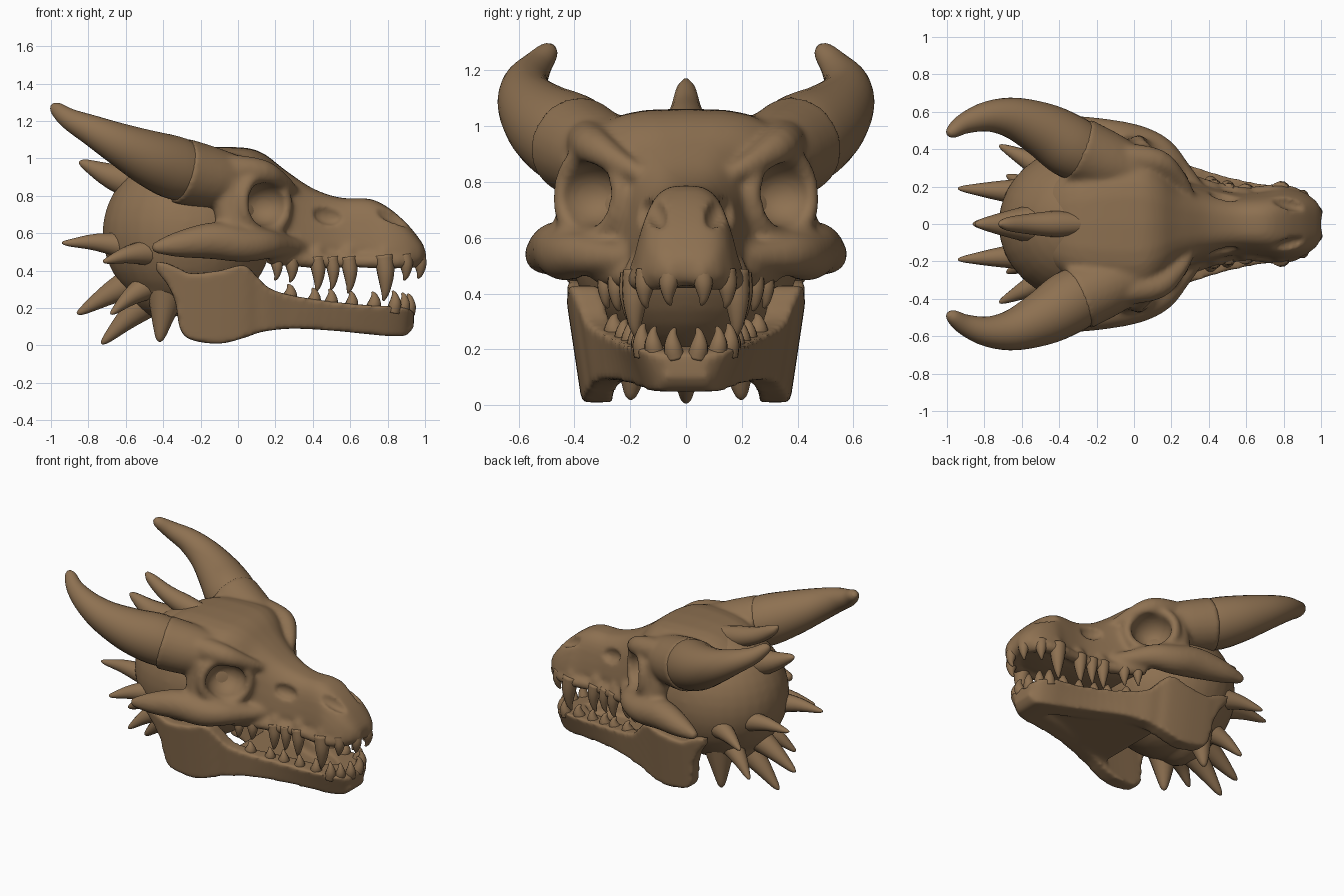
import bpy, bmesh, math
from mathutils import Vector, Matrix

cube = bpy.data.objects.get("Cube")
if cube:
    bpy.data.objects.remove(cube)

bone = bpy.data.materials.new("brown bone")
bone.use_nodes = True
COLOR = (0.27, 0.165, 0.083, 1)
bone.diffuse_color = COLOR
for node in bone.node_tree.nodes:
    if node.type == 'BSDF_PRINCIPLED':
        node.inputs["Base Color"].default_value = COLOR


def smooth_rows(rows, steps=4):
    """Catmull-Rom interpolation through rows of numbers."""
    out = []
    for i in range(len(rows) - 1):
        a, b = rows[max(i - 1, 0)], rows[i]
        c, d = rows[i + 1], rows[min(i + 2, len(rows) - 1)]
        for k in range(steps):
            t = k / steps
            out.append([q + t / 2 * (r - p + t * (2 * p - 5 * q + 4 * r - s + t * (3 * (q - r) + s - p)))
                        for p, q, r, s in zip(a, b, c, d)])
    return out + [list(rows[-1])]


def bridge(bm, rings):
    """Skin closed rings of points and cap both ends."""
    loops = [[bm.verts.new(p) for p in ring] for ring in rings]
    for a, b in zip(loops, loops[1:]):
        for i in range(len(a)):
            j = (i + 1) % len(a)
            bm.faces.new((a[i], a[j], b[j], b[i]))
    bm.faces.new(loops[0][::-1])
    bm.faces.new(loops[-1])


def sweep(bm, rows, sides=16):
    """Round tapering tube through rows of x, y, z, radius."""
    rows = smooth_rows(rows)
    pts = [Vector(r[:3]) for r in rows]
    rings, quat, last = [], None, None
    for i, p in enumerate(pts):
        tan = (pts[min(i + 1, len(pts) - 1)] - pts[max(i - 1, 0)]).normalized()
        quat = last.rotation_difference(tan) @ quat if last else tan.to_track_quat('Z', 'Y')
        last = tan
        rad = max(rows[i][3], 0.003)
        angles = [2 * math.pi * k / sides for k in range(sides)]
        rings.append([p + quat @ Vector((rad * math.cos(a), rad * math.sin(a), 0)) for a in angles])
    bridge(bm, rings)


def blob(bm, center, size, axis=(0, 0, 1)):
    """Ellipsoid whose local z points along axis."""
    turn = Vector(axis).to_track_quat('Z', 'Y').to_matrix().to_4x4()
    mat = Matrix.Translation(center) @ turn @ Matrix.Diagonal((*size, 1))
    bmesh.ops.create_uvsphere(bm, u_segments=32, v_segments=20, radius=1, matrix=mat)


def finish(name, bm, mirror=True):
    bmesh.ops.recalc_face_normals(bm, faces=bm.faces[:])
    for f in bm.faces:
        f.smooth = True
    mesh = bpy.data.meshes.new(name)
    bm.to_mesh(mesh)
    bm.free()
    mesh.materials.append(bone)
    ob = bpy.data.objects.new(name, mesh)
    bpy.context.scene.collection.objects.link(ob)
    if mirror:
        mod = ob.modifiers.new("Mirror", 'MIRROR')
        mod.use_axis = (False, True, False)
        mod.use_mirror_merge = False
    return ob


def remesh(ob, size):
    mod = ob.modifiers.new("Remesh", 'REMESH')
    mod.mode = 'VOXEL'
    mod.voxel_size = size
    mod.use_smooth_shade = True


def soften(ob, repeat):
    mod = ob.modifiers.new("Smooth", 'SMOOTH')
    mod.factor = 0.5
    mod.iterations = repeat


# Upper skull: rows of x, half width, top, bottom, narrowing towards the top
bm = bmesh.new()
rings = []
for x, w, top, low, narrow in smooth_rows([
        (-.5, .2, .95, .65, 0), (-.3, .32, 1.05, .5, 0), (0, .37, 1.06, .5, 0), (.13, .33, 1.03, .49, .05),
        (.25, .235, .94, .46, .15), (.4, .185, .84, .44, .22), (.55, .155, .79, .43, .22),
        (.7, .16, .785, .42, .22), (.8, .175, .74, .42, .25), (.9, .16, .655, .43, .2),
        (.97, .125, .57, .43, .1), (1, .08, .52, .46, 0)]):
    ring = []
    for k in range(28):
        a = 2 * math.pi * k / 28
        c, s = [math.copysign(abs(v) ** .62, v) for v in (math.cos(a), math.sin(a))]
        ring.append((x, w * c * (1 - narrow * s), (top + low) / 2 + s * (top - low) / 2))
    rings.append(ring)
bridge(bm, rings)

# Cheekbone, bar behind the eye, brow, horn boss and lip ridge
sweep(bm, [(.34, .17, .52, .05), (.25, .28, .53, .06), (.15, .38, .54, .08), (.03, .43, .54, .095),
           (-.13, .46, .56, .1), (-.32, .51, .54, .07), (-.46, .54, .52, .025)])
sweep(bm, [(-.0, .4, .55, .09), (-.04, .38, .7, .085), (-.03, .36, .87, .09)])
sweep(bm, [(.3, .15, .82, .03), (.24, .24, .87, .045), (.13, .33, .925, .07), (-.05, .35, .94, .085)])
sweep(bm, [(.08, .25, .9, .1), (-.1, .31, .89, .16), (-.31, .4, .935, .178)], 24)
sweep(bm, [(.16, .31, .47, .04), (.3, .23, .46, .04), (.45, .185, .45, .04), (.6, .165, .45, .035),
           (.78, .175, .45, .04), (.89, .14, .45, .04), (.95, .05, .46, .045)])

# Raised rim around the eye socket
EYE, LOOK = Vector((.14, .34, .755)), Vector((.66, .75, .06))
turn = LOOK.to_track_quat('Z', 'Y')
rim = []
for k in range(25):
    a = 2 * math.pi * k / 24
    rim.append((*(EYE + turn @ Vector((.155 * math.cos(a), .155 * math.sin(a), 0))), .036))
sweep(bm, rim, 10)

# Root bumps around the large front teeth
for x, y in ((.78, .17), (.89, .14), (.965, .055), (.59, .16), (.42, .185)):
    blob(bm, (x, y, .475), (.045, .035, .06))
skull = finish("upper_skull", bm)

# Cutters for eye sockets, snout openings and nostrils
bm = bmesh.new()
blob(bm, EYE + LOOK * .02, (.13, .115, .15), LOOK)
blob(bm, (.48, .15, .695), (.035, .05, .08), (1, -.2, -.2))
blob(bm, (.83, .11, .695), (.035, .045, .11), (1, -.3, -.5))
holes = finish("skull_opening_cutter", bm)
holes.hide_render = True
holes.display_type = 'WIRE'

remesh(skull, .016)
cut = skull.modifiers.new("Openings", 'BOOLEAN')
cut.operation = 'DIFFERENCE'
cut.solver = 'EXACT'
cut.object = holes
remesh(skull, .013)
soften(skull, 5)

# Rounded braincase with the neck lobe below
bm = bmesh.new()
blob(bm, (-.27, 0, .6), (.455, .42, .44))
blob(bm, (-.4, 0, .38), (.2, .27, .24))
case = finish("braincase", bm, False)
remesh(case, .018)
soften(case, 8)

# Lower jaw: rows of x, inner y, outer y, bottom, top
bm = bmesh.new()
rings = []
for x, yi, yo, low, top in smooth_rows([
        (-.44, .38, .42, .4, .45), (-.38, .36, .43, .33, .44), (-.335, .34, .43, .23, .42),
        (-.31, .34, .43, .09, .41), (-.25, .33, .43, .03, .385), (-.1, .32, .43, .01, .4),
        (.03, .31, .42, .04, .43), (.1, .29, .39, .065, .37), (.17, .27, .365, .08, .305),
        (.3, .21, .315, .09, .265), (.5, .13, .255, .08, .235), (.7, .07, .215, .06, .215),
        (.82, -.02, .195, .05, .21), (.9, -.02, .16, .055, .2), (.94, -.02, .1, .1, .18)]):
    lean = .06 * (top - low) / .4 + max(0, x - .3) * .08
    rings.append([(x, yi - lean, low), (x, yo - lean, low), (x, yo, top), (x, yi, top)])
bridge(bm, rings)
# Mouth floor between the jaw sides
bridge(bm, [[(x, -w, .09), (x, w, .09), (x, w, .15), (x, -w, .15)]
            for x, w in ((.02, .32), (.3, .24), (.8, .1))])
jaw = finish("lower_jaw", bm)
remesh(jaw, .014)
soften(jaw, 6)

# Great horns
bm = bmesh.new()
sweep(bm, [(-.2, .34, .9, .15), (-.34, .415, .95, .168), (-.48, .5, 1.005, .148), (-.64, .565, 1.08, .112),
           (-.78, .575, 1.15, .082), (-.9, .54, 1.21, .057), (-.97, .495, 1.265, .037), (-.99, .48, 1.285, .015)], 28)
finish("horns", bm)


def spike(bm, base, tip, rad, sag):
    """Slightly curved, blunt cone."""
    mid = [(p + q) / 2 for p, q in zip(base, tip)]
    near = [p * .1 + q * .9 for p, q in zip(base, tip)]
    sweep(bm, [(*base, rad), (mid[0], mid[1], mid[2] - sag, rad * .62), (*near, rad * .25), (*tip, .006)], 14)


# Spikes along the midline and in pairs on the braincase and neck
bm = bmesh.new()
sweep(bm, [(-.24, 0, .99, .05), (-.4, 0, 1.01, .07), (-.56, 0, 1.06, .055), (-.68, 0, 1.13, .035),
           (-.72, 0, 1.165, .01)])
spike(bm, (-.5, 0, .86), (-.85, 0, .98), .115, .015)
spike(bm, (-.5, 0, .37), (-.86, 0, .17), .1, -.01)
spike(bm, (-.44, 0, .27), (-.73, 0, .01), .1, -.01)
finish("midline_spikes", bm, False)

bm = bmesh.new()
for base, tip, rad in (((-.58, .17, .53), (-.94, .19, .55), .075),
                       ((-.44, .28, .5), (-.72, .42, .45), .08),
                       ((-.48, .17, .32), (-.68, .26, .17), .075),
                       ((-.38, .17, .3), (-.42, .2, .02), .11)):
    spike(bm, base, tip, rad, -.012)
finish("side_spikes", bm)

# Teeth: rows of x, y, root height, tip height, radius
UPPER = ((.2, .28, .47, .35, .034), (.28, .24, .47, .34, .038), (.42, .195, .47, .29, .042),
         (.5, .18, .47, .3, .038), (.59, .17, .47, .28, .044), (.78, .175, .48, .24, .052),
         (.89, .14, .48, .35, .04), (.965, .055, .48, .36, .038))
LOWER = ((.27, .25, .24, .325, .042), (.4, .215, .22, .305, .038), (.49, .19, .2, .3, .04),
         (.6, .17, .19, .29, .038), (.72, .155, .19, .285, .04), (.83, .15, .18, .29, .038),
         (.88, .11, .18, .28, .035), (.91, .04, .17, .275, .036))
for name, teeth in (("upper_teeth", UPPER), ("lower_teeth", LOWER)):
    bm = bmesh.new()
    for x, y, root, tip, rad in teeth:
        sweep(bm, [(x, y, root, rad), (x + .01, y + .008, root * .6 + tip * .4, rad * .88),
                   (x + .008, y + .008, root * .2 + tip * .8, rad * .45), (x - .003, y, tip, .006)], 12)
    finish(name, bm)
